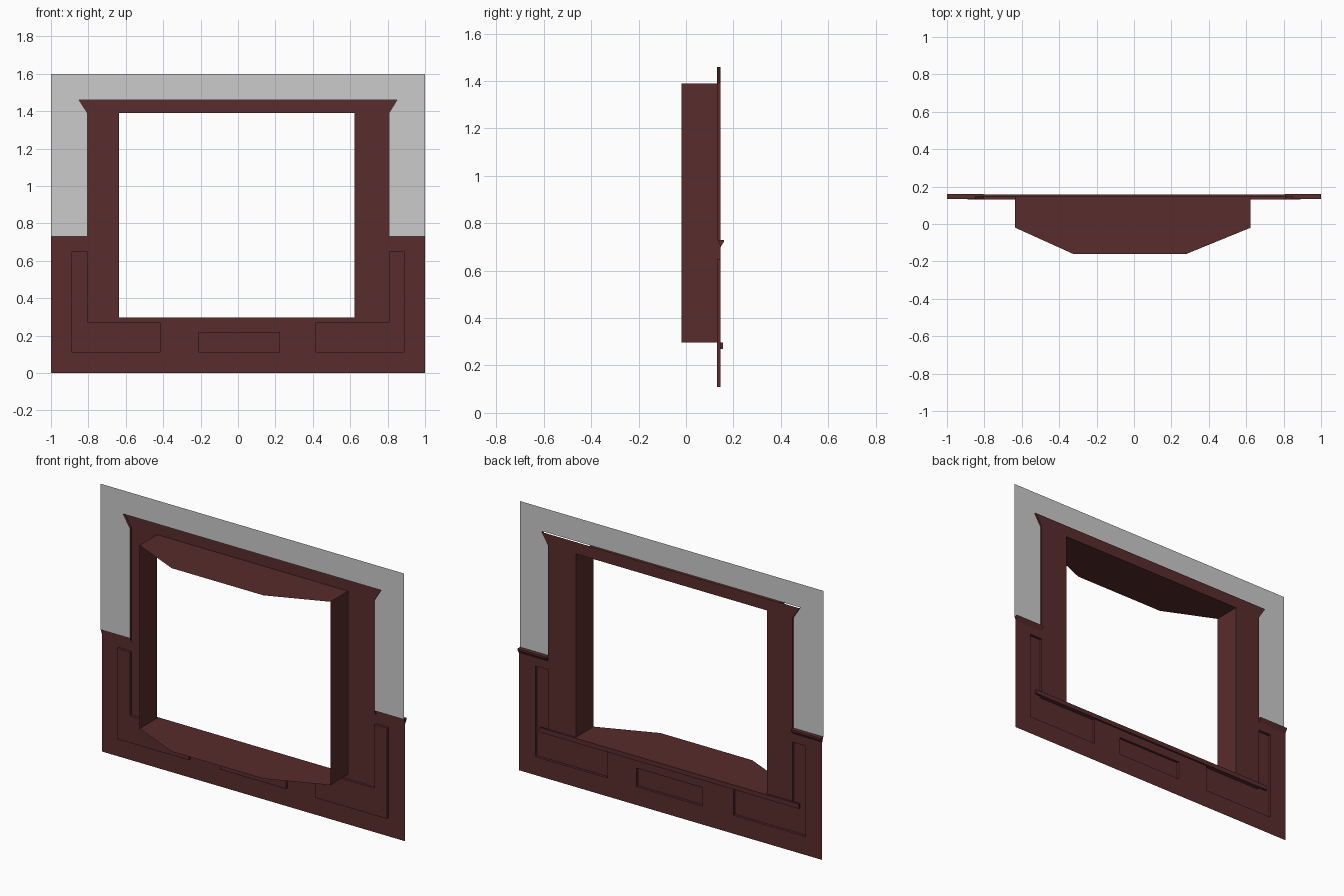
import bpy

if "Cube" in bpy.data.objects:
    bpy.data.objects.remove(bpy.data.objects["Cube"])

FACE, BACK, PLASTER = 0.146, 0.131, 0.135   # wood front, recessed panel, grey wall depths
FLOOR, HEAD, RAIL, TOP = 0.297, 1.39, 0.73, 1.46
XL, XR = -0.635, 0.623                      # window opening

wood = bpy.data.materials.new("dark_wood")
wood.diffuse_color = (0.10, 0.025, 0.025, 1)
wood.use_nodes = True
wood.node_tree.nodes["Principled BSDF"].inputs["Base Color"].default_value = wood.diffuse_color


def make(name, polys, mat=None):
    """Mesh from a list of polygons, each a list of points."""
    verts, faces, index = [], [], {}
    for poly in polys:
        f = []
        for p in poly:
            key = tuple(round(c, 5) for c in p)
            if key not in index:
                index[key] = len(verts)
                verts.append(key)
            f.append(index[key])
        faces.append(f)
    me = bpy.data.meshes.new(name)
    me.from_pydata(verts, [], faces)
    ob = bpy.data.objects.new(name, me)
    bpy.context.collection.objects.link(ob)
    if mat:
        me.materials.append(mat)
    return ob


def upright(pts, y):
    return [(x, y, z) for x, z in reversed(pts)]


def strip(pts, y0, y1):
    """Faces that join an outline at depth y0 to the same outline at y1."""
    return [[(a[0], y0, a[1]), (b[0], y0, b[1]), (b[0], y1, b[1]), (a[0], y1, a[1])]
            for a, b in zip(pts, pts[1:])]


# Panelled wood wall: a cell grid with recessed cells for the panels
xs = [-1, -0.89, -0.805, XL, -0.415, -0.21, 0.225, 0.415, XR, 0.807, 0.89, 1]
zs = [0, 0.11, 0.22, 0.27, FLOOR, 0.65, RAIL]


def depth(i, j):
    if not (0 <= i < len(xs) - 1 and 0 <= j < len(zs) - 1):
        return None
    x, z = (xs[i] + xs[i + 1]) / 2, (zs[j] + zs[j + 1]) / 2
    if z > FLOOR and XL < x < XR:
        return None                          # window opening
    low = 0.415 < abs(x) < 0.89 and 0.11 < z < 0.27
    tall = 0.805 < abs(x) < 0.89 and 0.11 < z < 0.65
    mid = -0.21 < x < 0.225 and 0.11 < z < 0.22
    return BACK if low or tall or mid else FACE


polys = []
for i in range(len(xs) - 1):
    for j in range(len(zs) - 1):
        d = depth(i, j)
        if d is None:
            continue
        a, b, c, e = xs[i], xs[i + 1], zs[j], zs[j + 1]
        polys.append(upright([(a, c), (b, c), (b, e), (a, e)], d))
        for n, edge in ((depth(i + 1, j), [(b, c), (b, e)]), (depth(i, j + 1), [(a, e), (b, e)])):
            if n is not None and n != d:
                polys += strip(edge, d, n)
make("panelled_wainscot", polys, wood)

# Window frame: two posts and a flared head, with returns to the grey wall
left = [(-0.805, RAIL), (-0.805, HEAD), (-0.85, TOP)]
right = [(0.85, TOP), (0.807, HEAD), (0.807, RAIL)]
polys = [upright([(-0.805, RAIL), (XL, RAIL), (XL, HEAD), (-0.805, HEAD)], FACE),
         upright([(XR, RAIL), (0.807, RAIL), (0.807, HEAD), (XR, HEAD)], FACE),
         upright([(-0.805, HEAD), (XL, HEAD), (XR, HEAD), (0.807, HEAD),
                  (0.85, TOP), (-0.85, TOP)], FACE)]
polys += strip(left, BACK, FACE) + strip(right, BACK, FACE)
make("window_frame", polys, wood)

# Grey wall around the frame
make("upper_wall", [
    upright([(-1, RAIL)] + left[:1] + left[1:] + [(-0.85, 1.6), (-1, 1.6)], PLASTER),
    upright([(1, RAIL), (1, 1.6), (0.85, 1.6)] + right, PLASTER),
    upright([(-0.85, TOP), (0.85, TOP), (0.85, 1.6), (-0.85, 1.6)], PLASTER)])

# Bay: floor, ceiling and two side cheeks; the glazed faces are open
plan = [(XL, FACE), (XL, -0.02), (-0.325, -0.16), (0.28, -0.16), (XR, -0.02), (XR, FACE)]
make("bay_floor", [[(x, y, FLOOR) for x, y in plan]], wood)
make("bay_ceiling", [[(x, y, HEAD) for x, y in reversed(plan)]], wood)
make("bay_sides", [[(x, -0.02, FLOOR), (x, FACE, FLOOR), (x, FACE, HEAD), (x, -0.02, HEAD)]
                   for x in (XL, XR)], wood)


def moulding(name, x0, x1, profile):
    """Extrude a (y, z) profile along x and cap its ends."""
    polys = [[(x0, *p), (x0, *q), (x1, *q), (x1, *p)] for p, q in zip(profile, profile[1:])]
    polys += [[(x0, *p) for p in profile], [(x1, *p) for p in reversed(profile)]]
    make(name, polys, wood)


# Chair rails and window sill
rail = [(PLASTER, RAIL), (0.16, RAIL), (0.16, RAIL - 0.008), (FACE, RAIL - 0.03)]
moulding("chair_rail_left", -1, -0.805, rail)
moulding("chair_rail_right", 0.807, 1, rail)
moulding("window_sill", -0.855, 0.855,
         [(FACE, FLOOR), (0.157, FLOOR), (0.157, 0.27), (FACE, 0.27)])
